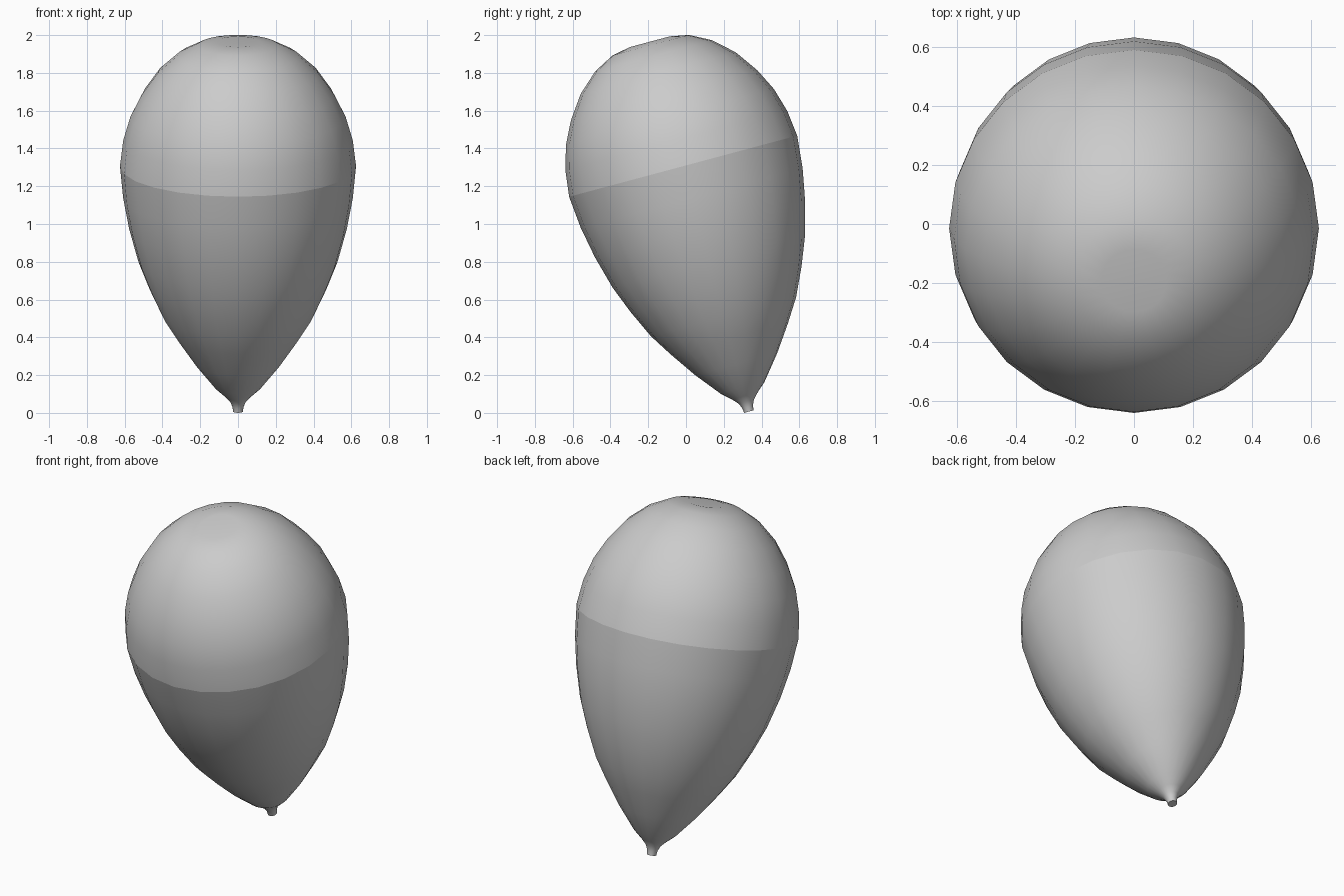
import bpy, bmesh
from math import pi, sin, cos, radians

if "Cube" in bpy.data.objects:
    bpy.data.objects.remove(bpy.data.objects["Cube"])

TILT = radians(15)
SIDES = 24
BASE = (0, 0.333, 0.007)
SEAM = 1.345


def lathe(name, profile, cap_first=False):
    """Revolve (radius, height) points about local z; radius 0 makes a pole."""
    bm = bmesh.new()
    rings = []
    for r, h in profile:
        n = 1 if r == 0 else SIDES
        rings.append([bm.verts.new((r * cos(2 * pi * i / SIDES), r * sin(2 * pi * i / SIDES), h))
                      for i in range(n)])
    for a, b in zip(rings, rings[1:]):
        for i in range(SIDES):
            j = (i + 1) % SIDES
            if len(b) == 1:
                bm.faces.new((a[i], a[j], b[0]))
            else:
                bm.faces.new((a[i], a[j], b[j], b[i]))
    if cap_first:
        bm.faces.new(rings[0][::-1])
    mesh = bpy.data.meshes.new(name)
    bm.to_mesh(mesh)
    bm.free()
    ob = bpy.data.objects.new(name, mesh)
    bpy.context.collection.objects.link(ob)
    ob.location = BASE
    ob.rotation_euler.x = TILT
    bpy.ops.object.select_all(action='DESELECT')
    ob.select_set(True)
    bpy.context.view_layer.objects.active = ob
    bpy.ops.object.shade_smooth_by_angle(angle=radians(40))
    return ob


# tapered lower body with a small nipple at the tip
lathe("lower_body", [(.026, 0), (.029, .025), (.042, .055), (.07, .085), (.12, .13),
                     (.225, .26), (.322, .4), (.398, .52), (.468, .67), (.527, .82),
                     (.576, 1.0), (.608, 1.17), (.625, SEAM)], cap_first=True)

# rounded dome, slightly dimpled on top
dome = [(.625, 0), (.608, .14), (.57, .27), (.51, .39), (.425, .51),
        (.32, .605), (.21, .663), (.11, .682), (0, .67)]
lathe("upper_dome", [(r, SEAM + h) for r, h in dome])
